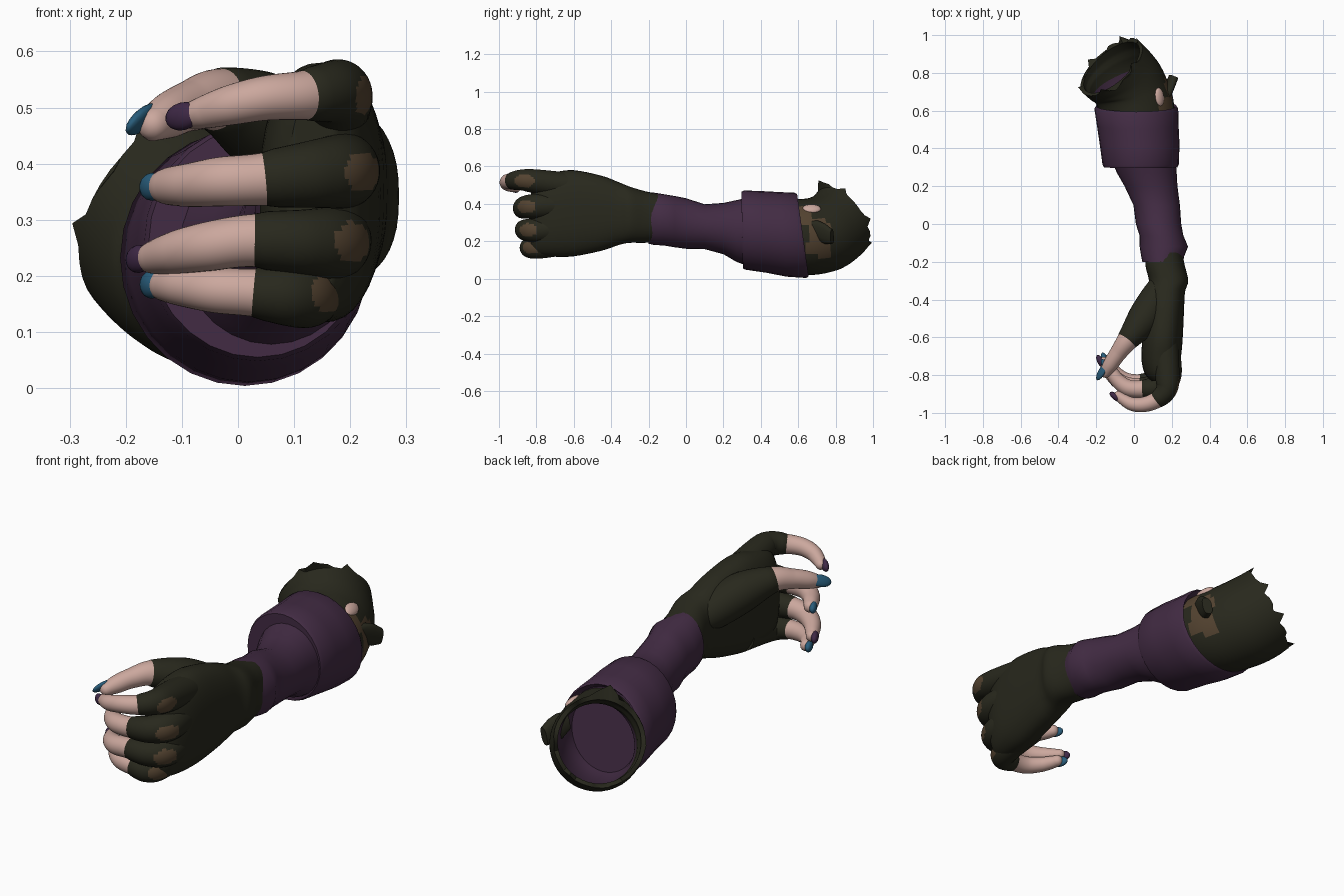
import bpy, bmesh, math, random
from mathutils import Vector, Matrix

if "Cube" in bpy.data.objects:
    bpy.data.objects.remove(bpy.data.objects["Cube"])

random.seed(4)

def material(name, rgb):
    m = bpy.data.materials.new(name)
    m.diffuse_color = (*rgb, 1)
    m.use_nodes = True
    m.node_tree.nodes["Principled BSDF"].inputs["Base Color"].default_value = m.diffuse_color
    return m

OLIVE = material("dark olive cloth", (0.021, 0.021, 0.012))
PURPLE = material("purple cloth", (0.056, 0.025, 0.058))
SKIN = material("skin", (0.60, 0.39, 0.34))
BROWN = material("brown patch", (0.088, 0.056, 0.030))
BLUE = material("blue nail", (0.022, 0.11, 0.20))
PLUM = material("plum nail", (0.050, 0.022, 0.062))

def finish(name, bm, mats, angle=45):
    bmesh.ops.recalc_face_normals(bm, faces=bm.faces)
    me = bpy.data.meshes.new(name)
    bm.to_mesh(me)
    bm.free()
    for m in mats:
        me.materials.append(m)
    ob = bpy.data.objects.new(name, me)
    bpy.context.collection.objects.link(ob)
    bpy.ops.object.select_all(action='DESELECT')
    ob.select_set(True)
    bpy.context.view_layer.objects.active = ob
    bpy.ops.object.shade_smooth_by_angle(angle=math.radians(angle))
    return ob

def ring(c, u, v, ru, rv, n=28, p=2.0):
    """Superellipse of n points around c in the plane u, v."""
    pts = []
    for i in range(n):
        a = 2 * math.pi * i / n
        s, t = math.cos(a), math.sin(a)
        s = math.copysign(abs(s) ** (2 / p), s)
        t = math.copysign(abs(t) ** (2 / p), t)
        pts.append(c + u * (ru * s) + v * (rv * t))
    return pts

def loft(name, rings, mats, rule=None, angle=45):
    """Skin rings into a closed tube; rule(strip, centre) gives the material index."""
    bm = bmesh.new()
    vr = [[bm.verts.new(p) for p in r] for r in rings]
    n = len(vr[0])
    for k in range(len(vr) - 1):
        for i in range(n):
            j = (i + 1) % n
            f = bm.faces.new((vr[k][i], vr[k][j], vr[k + 1][j], vr[k + 1][i]))
            if rule:
                f.material_index = rule(k, f.calc_center_median())
    bm.faces.new(vr[0])
    last = bm.faces.new(vr[-1])
    if rule:
        last.material_index = rule(len(vr) - 2, last.calc_center_median())
    return finish(name, bm, mats, angle)

def spline(pts, steps):
    """Catmull-Rom resampling of tuples."""
    out = []
    for i in range(len(pts) - 1):
        a, b = pts[max(i - 1, 0)], pts[i]
        c, d = pts[i + 1], pts[min(i + 2, len(pts) - 1)]
        for s in range(steps):
            t = s / steps
            out.append(tuple(0.5 * (2 * q + (r - p) * t + (2 * p - 5 * q + 4 * r - w) * t * t
                                    + (3 * q - p - 3 * r + w) * t ** 3)
                             for p, q, r, w in zip(a, b, c, d)))
    out.append(tuple(pts[-1]))
    return out

def sections(rows, p=2.0, n=28):
    """Rings across y from rows of y, cx, cz, rx, rz, tilt."""
    out = []
    for y, cx, cz, rx, rz, tilt in rows:
        r = ring(Vector((cx, y, cz)), Vector((1, 0, 0)), Vector((0, 0, 1)), rx, rz, n, p)
        for q in r:
            q.y -= tilt * (q.z - cz)
        out.append(r)
    return out

def tube(name, samples, mats, scale=1.0, rule=None):
    """Round tube along samples of x, y, z, r with a domed tip."""
    P = [Vector(s[:3]) for s in samples]
    rings = []
    for i, s in enumerate(samples):
        d = (P[min(i + 1, len(P) - 1)] - P[max(i - 1, 0)]).normalized()
        u = d.cross(Vector((0, 0, 1))).normalized()
        v = u.cross(d)
        rings.append(ring(P[i], u, v, s[3] * scale, s[3] * scale, 36))
    r = samples[-1][3] * scale
    for a in (25, 50, 75):
        a = math.radians(a)
        rings.append(ring(P[-1] + d * r * math.sin(a), u, v, r * math.cos(a), r * math.cos(a), 36))
    loft(name, rings, mats, rule, 60)
    return P[-1], d

def ellipsoid(name, c, d, n, size, mat):
    """Ellipsoid with its length along d and its thickness along n."""
    w = n.cross(d).normalized()
    n = d.cross(w).normalized()
    M = Matrix((d * size[0], w * size[1], n * size[2])).transposed().to_4x4()
    M.translation = c
    bm = bmesh.new()
    bmesh.ops.create_uvsphere(bm, u_segments=16, v_segments=10, radius=1, matrix=M)
    finish(name, bm, [mat], 80)

# sleeve over the forearm
loft("sleeve", sections([
    (-.20, .152, .325, .108, .138, 0), (-.17, .152, .32, .114, .140, 0),
    (-.12, .158, .315, .128, .137, 0), (-.06, .145, .305, .116, .137, 0),
    (0, .130, .295, .120, .135, 0), (.10, .120, .278, .123, .120, 0),
    (.20, .090, .268, .140, .137, 0), (.27, .068, .255, .158, .165, 0),
    (.34, .050, .25, .170, .185, 0)]), [PURPLE])

# wide turned-back cuff at the elbow end
loft("sleeve_cuff", sections([
    (.30, .045, .255, .165, .175, .02), (.30, .035, .26, .194, .205, .02),
    (.315, .035, .26, .202, .212, .02), (.42, .030, .25, .211, .218, .04),
    (.52, .020, .237, .216, .226, .08), (.61, .012, .232, .222, .228, .14),
    (.625, .012, .232, .213, .220, .14), (.60, .012, .232, .196, .20, .14)]), [PURPLE])

# torn elbow cloth, turning up and back: x, y, z, direction, radius; purple deep inside
path = spline([(.02, .54, .228, 0, 1, 0, .195), (.015, .60, .225, 0, 1, 0, .20),
               (0, .66, .225, -.1, 1, .05, .205), (-.025, .71, .233, -.25, .92, .17, .207),
               (-.055, .76, .250, -.4, .85, .3, .208), (-.09, .80, .278, -.5, .75, .4, .206),
               (-.125, .835, .312, -.6, .65, .45, .203)], 4)

def cloth_ring(s, scale=1.0, jag=0):
    nrm = Vector(s[3:6]).normalized()
    u = nrm.cross(Vector((0, 0, 1))).normalized()
    v = u.cross(nrm)
    pts = ring(Vector(s[:3]), u, v, s[6] * scale, s[6] * scale, 40)
    pts = [q + nrm * (random.uniform(-jag, 0) if i % 7 else jag) for i, q in enumerate(pts)]
    if jag:  # one taller torn point at the top
        for i, h in ((10, .015), (11, .03), (12, .05), (13, .02)):
            pts[i] += v * h
    return pts

shell = len(path)
rings = [cloth_ring(s) for s in path[:-1]] + [cloth_ring(path[-1], 1, .022)]
rings += [cloth_ring(s, .90 if i < 4 else .86) for i, s in enumerate(reversed(path[4:-1]))]
rings += sections([(.45, .03, .24, .165, .165, 0), (.36, .04, .25, .14, .15, 0)], 2, 40)

def elbow_rule(k, c):
    if k >= shell - 1:
        return 1 if k > shell + 7 else 0
    low = .65 < c.y < .775 and .12 < c.z < .31
    high = c.y < .665 and .29 < c.z < .39
    return 2 if c.x > .08 and (low or high) else 0

loft("elbow_cloth", rings, [OLIVE, PURPLE, BROWN], elbow_rule)

# bare skin and a loose flap at the elbow tear
ellipsoid("elbow_skin", Vector((.134, .672, .374)), Vector((-.1, 1, 0)).normalized(),
          Vector((.65, .1, .7)), (.050, .030, .016), SKIN)
loft("elbow_flap", [ring(Vector((.165 + .015 * i, .67 + .037 * i, .27 - .015 * i)),
                         Vector((1, -.4, 0)), Vector((.2, 0, 1)), .022, h, 16, 2.5)
                    for i, h in enumerate((.04, .055, .055, .04))], [OLIVE])

# gloved hand
loft("glove_hand", sections(spline([
    (-.15, .160, .328, .095, .125, 0), (-.22, .165, .33, .104, .138, 0),
    (-.30, .183, .342, .104, .150, 0), (-.36, .170, .348, .100, .168, 0),
    (-.45, .165, .350, .100, .200, 0), (-.60, .152, .350, .106, .230, 0),
    (-.71, .143, .343, .104, .225, 0), (-.79, .138, .338, .082, .210, 0),
    (-.83, .135, .335, .045, .185, 0)], 4), 2.4, 40), [OLIVE])

# fingers: path of x, y, z, radius; the glove ends at the fourth point
fingers = {
    "index": (PLUM, [(.155, -.56, .485, .070), (.176, -.80, .520, .060), (.170, -.880, .528, .052),
                     (.118, -.932, .522, .044), (.05, -.956, .517, .040), (-.01, -.953, .505, .036),
                     (-.055, -.930, .493, .030), (-.083, -.908, .486, .024)]),
    "middle": (BLUE, [(.155, -.60, .390, .072), (.184, -.79, .387, .064), (.140, -.858, .382, .057),
                      (.042, -.874, .372, .047), (-.03, -.868, .368, .044), (-.085, -.83, .362, .039),
                      (-.12, -.780, .360, .034), (-.136, -.750, .359, .028)]),
    "ring": (PLUM, [(.150, -.60, .280, .070), (.168, -.78, .260, .064), (.122, -.850, .260, .055),
                    (.024, -.862, .263, .047), (-.05, -.850, .253, .044), (-.105, -.81, .243, .039),
                    (-.145, -.755, .234, .031), (-.160, -.728, .231, .025)]),
    "little": (BLUE, [(.125, -.60, .200, .062), (.125, -.77, .170, .057), (.095, -.830, .165, .052),
                      (.030, -.838, .170, .043), (-.04, -.828, .174, .040), (-.095, -.79, .180, .035),
                      (-.125, -.745, .183, .030), (-.137, -.718, .184, .026)]),
}
STEPS = 14
for name, (nail, pts) in fingers.items():
    s = spline(pts, STEPS)
    knuckle = Vector(pts[1][:3]).lerp(Vector(pts[2][:3]), .4) + Vector((.80, -.52, 0)) * pts[1][3]

    def knuckle_rule(k, c):
        e = c - knuckle
        return 1 if (e.xy.length / .056) ** 2 + (e.z / .036) ** 2 < 1 else 0

    # the glove part ends just past the fourth point, the skin part carries on
    tube("glove_finger_" + name, s[:3 * STEPS - 3], [OLIVE, BROWN], 1.07, knuckle_rule)
    tip, d = tube("finger_" + name, s[3 * STEPS - 6:], [SKIN])
    out = Vector((d.y, -d.x, 0)).normalized()
    if out.x > 0:
        out = -out
    ellipsoid("nail_" + name, tip + d * .008 + out * .015, d, out, (.038, .025, .017), nail)

# thumb
thumb = spline([(.165, -.26, .365, .045), (.130, -.37, .405, .080), (.055, -.50, .470, .086),
                (-.030, -.61, .512, .058), (-.085, -.685, .503, .045), (-.125, -.745, .485, .040),
                (-.150, -.785, .470, .030)], STEPS)
tube("glove_thumb", thumb[:3 * STEPS - 1], [OLIVE], 1.04)
tip, d = tube("thumb", thumb[3 * STEPS - 4:], [SKIN])
ellipsoid("nail_thumb", tip - d * .004 + Vector((-.022, 0, .008)), d,
          Vector((-.85, .2, .45)), (.054, .028, .014), BLUE)
